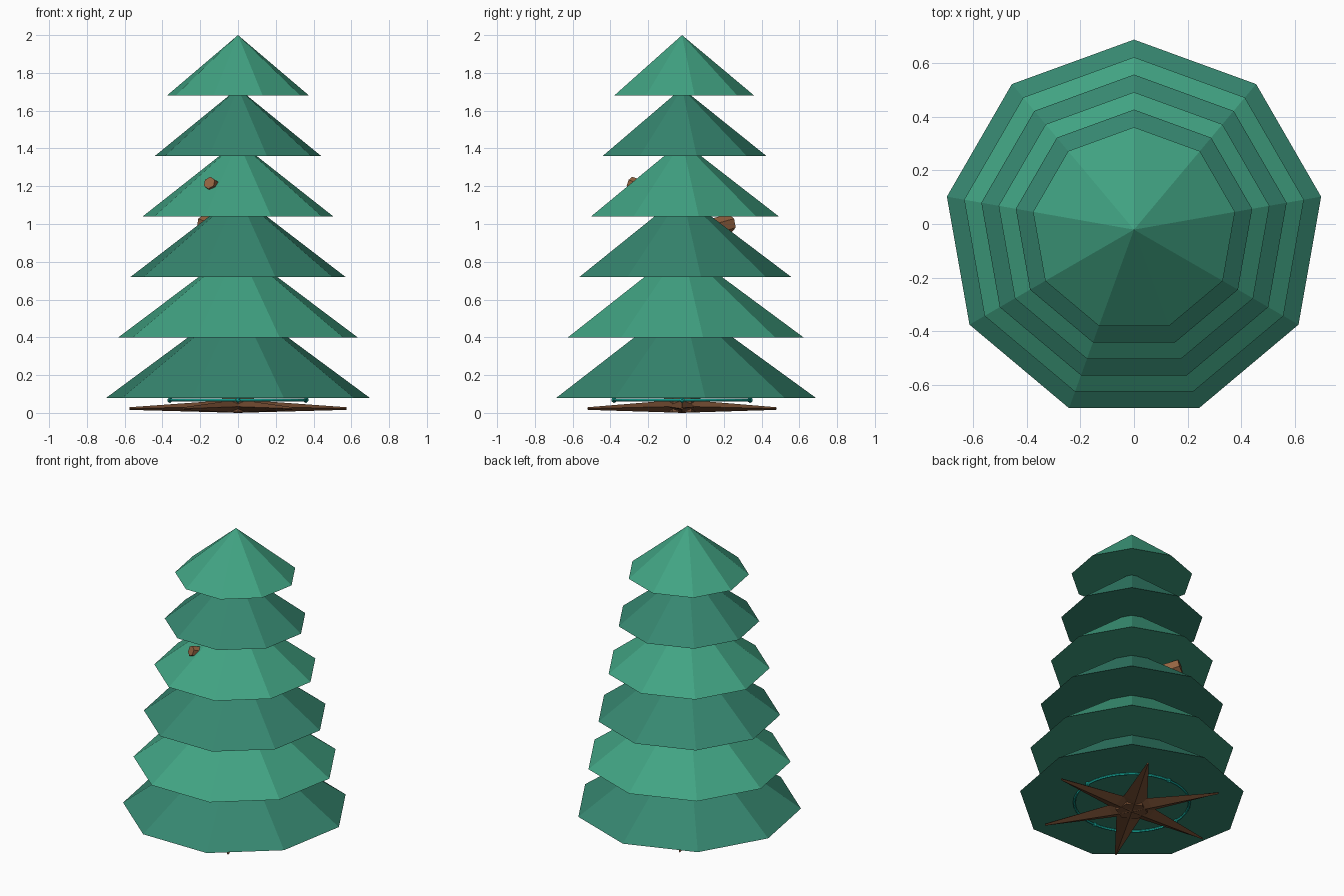
import bpy, bmesh
from math import pi, cos, sin, radians
from mathutils import Vector, Matrix

if "Cube" in bpy.data.objects:
    bpy.data.objects.remove(bpy.data.objects["Cube"])

CY = -0.021  # tree axis, offset so the nine-sided outline is centred


def material(name, rgb):
    m = bpy.data.materials.new(name)
    m.diffuse_color = (*rgb, 1)
    m.use_nodes = True
    m.node_tree.nodes["Principled BSDF"].inputs["Base Color"].default_value = m.diffuse_color
    return m


LIGHT = material("light_needles", (0.053, 0.367, 0.227))
DARK = material("dark_needles", (0.037, 0.242, 0.162))
BARK = material("bark", (0.19, 0.08, 0.035))
WOOD = material("cut_wood", (0.30, 0.127, 0.053))
TEAL = material("teal", (0.01, 0.48, 0.39))


def finish(name, bm, mat):
    bmesh.ops.recalc_face_normals(bm, faces=bm.faces)
    me = bpy.data.meshes.new(name)
    bm.to_mesh(me)
    bm.free()
    me.materials.append(mat)
    ob = bpy.data.objects.new(name, me)
    bpy.context.collection.objects.link(ob)
    return ob


def loft(name, rings, mat):
    """Skin between rings with equal point counts and cap both ends."""
    bm = bmesh.new()
    rows = [[bm.verts.new(p) for p in r] for r in rings]
    n = len(rows[0])
    for a, b in zip(rows, rows[1:]):
        for i in range(n):
            j = (i + 1) % n
            bm.faces.new((a[i], a[j], b[j], b[i]))
    bm.faces.new(rows[0])
    bm.faces.new(rows[-1])
    return finish(name, bm, mat)


def limb(name, a, b, r1, r2, sides, mat):
    """Tapered straight limb from a to b."""
    a, b = Vector(a), Vector(b)
    d = b - a
    bm = bmesh.new()
    rot = d.to_track_quat('Z', 'Y').to_matrix().to_4x4()
    bmesh.ops.create_cone(bm, cap_ends=True, segments=sides, radius1=r1, radius2=r2,
                          depth=d.length, matrix=Matrix.Translation((a + b) / 2) @ rot)
    return finish(name, bm, mat)


# six needle tiers: closed nine-sided cones, one corner at the back
for i in range(6):
    radius = 0.708 - 0.0652 * i
    base = 0.08 + 0.32 * i
    height = 0.515 - 0.039 * i
    bm = bmesh.new()
    rim = [bm.verts.new((radius * cos(pi / 2 + k * 2 * pi / 9),
                         CY + radius * sin(pi / 2 + k * 2 * pi / 9), base)) for k in range(9)]
    apex = bm.verts.new((0, CY, base + height))
    for k in range(9):
        bm.faces.new((rim[k], rim[(k + 1) % 9], apex))
    bm.faces.new(rim)
    finish(f"needle_tier_{i + 1}", bm, LIGHT if i % 2 else DARK).data.materials[0] = DARK if i % 2 == 0 else LIGHT

# trunk inside the tiers
limb("trunk", (0, CY, 0.004), (0, CY, 1.7), 0.1, 0.02, 6, BARK)

# six ridged roots spreading as a star
for k in range(6):
    t = k * pi / 3
    out, side = Vector((cos(t), sin(t), 0)), Vector((-sin(t), cos(t), 0))

    def diamond(r, w, lo, hi):
        c = Vector((0, CY, 0)) + out * r
        mid = Vector((0, 0, (lo + hi) / 2))
        return [c + side * w + mid, c + Vector((0, 0, hi)), c - side * w + mid, c + Vector((0, 0, lo))]

    loft(f"root_{k + 1}", [diamond(0.0, 0.097, 0.0, 0.075), diamond(0.13, 0.075, 0.004, 0.062),
                           diamond(0.575, 0.006, 0.016, 0.03)], BARK)

# two broken branches poking through the needles
limb("branch_front", (0, CY, 1.1), (-0.152, -0.295, 1.218), 0.055, 0.034, 6, WOOD)
limb("branch_back", (0, CY, 0.93), (-0.18, 0.235, 1.005), 0.06, 0.048, 6, WOOD)

# thin ring under the lowest tier with four beads
R, r, Z = 0.36, 0.008, 0.068
bm = bmesh.new()
N, M = 36, 6
grid = [[bm.verts.new(((R + r * cos(2 * pi * j / M)) * cos(2 * pi * i / N),
                       CY + (R + r * cos(2 * pi * j / M)) * sin(2 * pi * i / N),
                       Z + r * sin(2 * pi * j / M))) for j in range(M)] for i in range(N)]
for i in range(N):
    for j in range(M):
        a, b = grid[i], grid[(i + 1) % N]
        bm.faces.new((a[j], b[j], b[(j + 1) % M], a[(j + 1) % M]))
finish("ground_ring", bm, TEAL)
for k in range(4):
    bm = bmesh.new()
    t = radians(90 * k)
    bmesh.ops.create_icosphere(bm, subdivisions=1, radius=0.016,
                               matrix=Matrix.Translation((R * cos(t), CY + R * sin(t), Z)))
    finish(f"ring_bead_{k + 1}", bm, TEAL)
